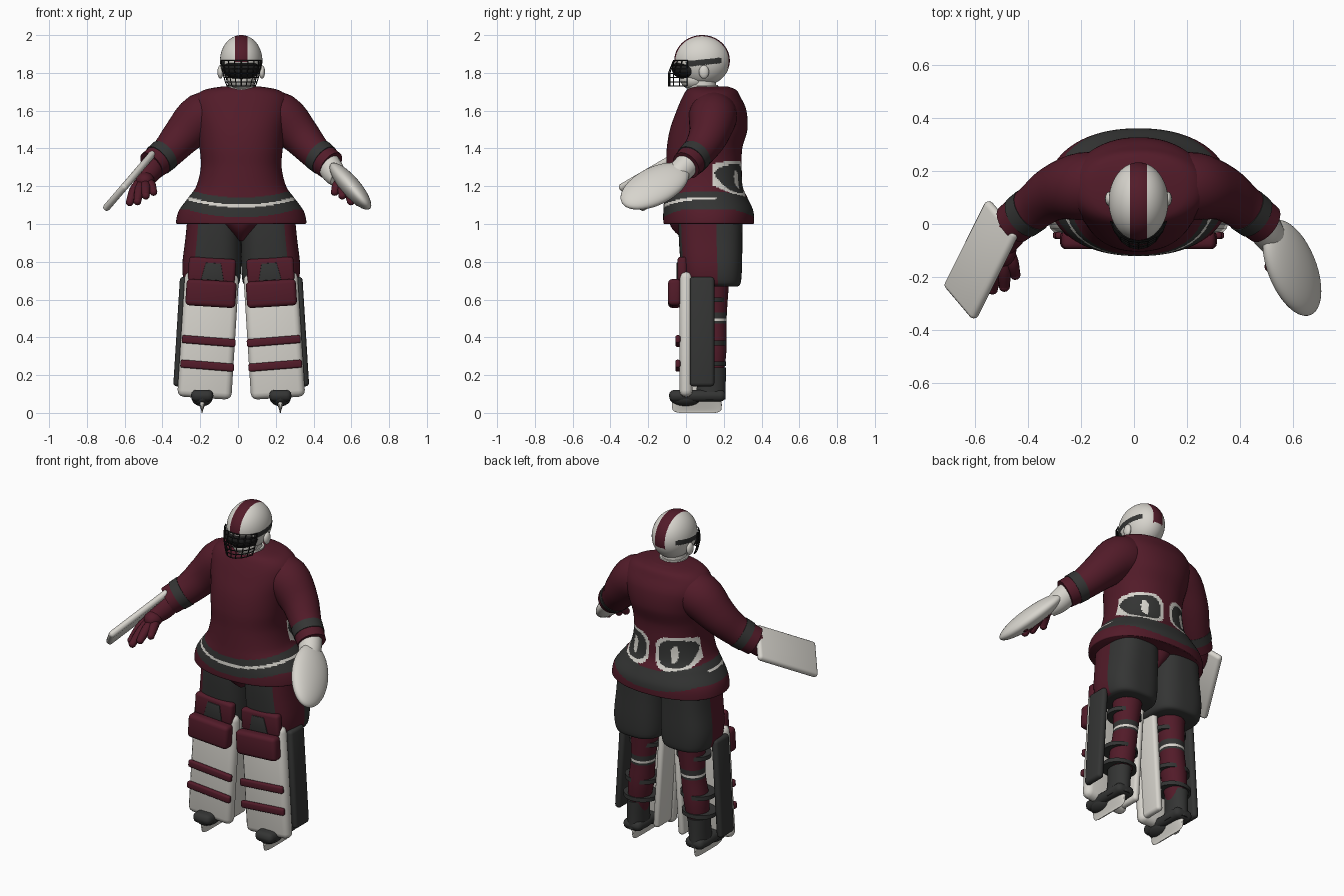
import bpy, bmesh, math
from mathutils import Vector, Matrix, Euler

old = bpy.data.objects.get("Cube")
if old:
    bpy.data.objects.remove(old, do_unlink=True)

CX = 0.017  # body midline


def material(name, r, g, b):
    m = bpy.data.materials.new(name)
    m.use_nodes = True
    m.diffuse_color = (r, g, b, 1)
    m.node_tree.nodes["Principled BSDF"].inputs["Base Color"].default_value = (r, g, b, 1)
    return m


MAROON = material("maroon", 0.085, 0.011, 0.022)
DARK = material("charcoal", 0.034, 0.035, 0.034)
LIGHT = material("off_white", 0.68, 0.66, 0.61)
BLACK = material("cage_black", 0.012, 0.012, 0.012)


def finish(name, mesh, mats, rule=None, matrix=None):
    """Link the mesh, colour its faces by rule and smooth it."""
    obj = bpy.data.objects.new(name, mesh)
    bpy.context.collection.objects.link(obj)
    for m in mats:
        mesh.materials.append(m)
    if rule:
        for p in mesh.polygons:
            p.material_index = rule(p.center, p.normal)
    if matrix:
        obj.matrix_world = matrix
    bpy.ops.object.select_all(action='DESELECT')
    obj.select_set(True)
    bpy.context.view_layer.objects.active = obj
    bpy.ops.object.shade_smooth_by_angle(angle=math.radians(40))


def smooth_keys(keys, rows):
    """Catmull-Rom interpolation through the key rings."""
    k = [keys[0]] + list(keys) + [keys[-1]]
    out = []
    for i in range(1, len(k) - 2):
        for j in range(rows):
            t = j / rows
            out.append([0.5 * (2 * b + (c - a) * t + (2 * a - 5 * b + 4 * c - d) * t ** 2
                               + (3 * b - a - 3 * c + d) * t ** 3)
                        for a, b, c, d in zip(*k[i - 1:i + 3])])
    return out + [list(keys[-1])]


def sweep(name, keys, mats, n=32, rows=4, rule=None, power=2.0, follow=False):
    """Loft elliptical rings (x, y, z, rx, ry); follow turns them along the path."""
    rings = smooth_keys(keys, rows)
    verts, faces = [], []
    for i, (x, y, z, rx, ry) in enumerate(rings):
        rot = Matrix.Identity(3)
        if follow:
            a, b = rings[max(i - 1, 0)], rings[min(i + 1, len(rings) - 1)]
            rot = (Vector(b[:3]) - Vector(a[:3])).to_track_quat('Z', 'Y').to_matrix()
        for j in range(n):
            c, s = math.cos(math.tau * j / n), math.sin(math.tau * j / n)
            e = 2 / power
            p = Vector((math.copysign(abs(c) ** e, c) * rx, math.copysign(abs(s) ** e, s) * ry, 0))
            verts.append(Vector((x, y, z)) + rot @ p)
    for i in range(len(rings) - 1):
        for j in range(n):
            k = (j + 1) % n
            faces.append((i * n + j, i * n + k, i * n + n + k, i * n + n + j))
    faces.append(tuple(reversed(range(n))))
    faces.append(tuple(range(len(verts) - n, len(verts))))
    mesh = bpy.data.meshes.new(name)
    mesh.from_pydata(verts, [], faces)
    mesh.update()
    finish(name, mesh, mats, rule)


def box(name, loc, dims, mat, bevel=0.01, tilt=0.0, taper=1.0, matrix=None):
    bm = bmesh.new()
    bmesh.ops.create_cube(bm, size=1)
    for v in bm.verts:
        v.co = Vector(v.co[i] * dims[i] for i in range(3))
        if v.co.z < 0:
            v.co.x *= taper
    bmesh.ops.bevel(bm, geom=bm.edges[:], offset=bevel, segments=3, profile=0.5, affect='EDGES')
    mesh = bpy.data.meshes.new(name)
    bm.to_mesh(mesh)
    bm.free()
    finish(name, mesh, [mat], None,
           matrix or Matrix.Translation(loc) @ Euler((0, tilt, 0)).to_matrix().to_4x4())


def ball(name, loc, radii, mats, rule=None, rot=None, n=32):
    bm = bmesh.new()
    bmesh.ops.create_uvsphere(bm, u_segments=n, v_segments=n // 2, radius=1)
    m = Matrix.Translation(loc) @ (rot or Matrix.Identity(4)) @ Matrix.Diagonal((*radii, 1))
    bmesh.ops.transform(bm, matrix=m, verts=bm.verts)
    mesh = bpy.data.meshes.new(name)
    bm.to_mesh(mesh)
    bm.free()
    finish(name, mesh, mats, rule)


# Jersey with waist stripes and two rounded panels on the lower back
def jersey_colour(c, n):
    a = abs(c.x - CX)
    line = 1.095 + 0.04 * min(1, a / 0.28) ** 2
    if abs(c.z - line) < 0.008 and c.y < 0.16:
        return 2
    if line - 0.06 < c.z < line + 0.045:
        return 1
    if c.y > 0.14:
        d = (abs(a - 0.128) / 0.107) ** 3 + (abs(c.z - 1.24) / 0.095) ** 3
        spot = (abs(a - 0.128) / 0.02) ** 2 + (abs(c.z - 1.235) / 0.05) ** 2
        if spot < 1 or 0.52 < d < 1:
            return 2
        if d <= 0.52:
            return 1
    return 0


profile = [(1.0, .335, .12, .235), (1.01, .345, .12, .24), (1.07, .33, .118, .238),
           (1.14, .28, .105, .22), (1.2, .238, .095, .205), (1.3, .214, .095, .2),
           (1.4, .22, .098, .2), (1.5, .235, .12, .205), (1.6, .255, .135, .185),
           (1.67, .245, .135, .155), (1.71, .195, .135, .13), (1.728, .1, .13, .09)]
sweep("jersey", [(CX, y, z, rx, ry) for z, rx, y, ry in profile],
      [MAROON, DARK, LIGHT], n=160, rows=12, rule=jersey_colour, power=2.2)
sweep("jersey_front_tail", [(CX, .1, .91, .012, .1), (CX, .1, .97, .085, .17), (CX, .1, 1.04, .17, .2)],
      [MAROON])
sweep("collar", [(CX, .09, 1.69, .085, .088), (CX, .09, 1.735, .078, .08)], [LIGHT])
sweep("neck", [(CX, .085, 1.68, .07, .075), (CX, .085, 1.79, .065, .075)], [LIGHT])


# Helmet with centre stripe and side slashes
def helmet_colour(c, n):
    if abs(c.x - CX) < 0.032 and c.z > (1.86 if c.y < 0.1 else 1.83):
        return 1
    if 0.0 < c.y < 0.19 and abs(c.z - 1.857 - 0.1 * (c.y - 0.1)) < 0.015:
        return 2
    return 0


ball("helmet", (CX, .085, 1.865), (.135, .147, .112), [LIGHT, MAROON, DARK], helmet_colour,
     Matrix.Rotation(math.pi / 2, 4, 'Y'), n=128)
ball("face_mask_lining", (CX, .01, 1.82), (.098, .085, .058), [BLACK])
ball("chin", (CX, .04, 1.765), (.072, .07, .055), [LIGHT])
for s in (-1, 1):
    ball("ear_cover", (CX + s * .11, .095, 1.805), (.016, .027, .036), [LIGHT], n=16)


# Wire face cage, narrowing towards the chin
def cage_point(a, z):
    t = (1.87 - z) / 0.14
    return (CX + (.106 - .03 * t * t) * math.sin(a), .025 - (.09 + .028 * min(1, 2 * t)) * math.cos(a), z, 1)


cage = bpy.data.curves.new("face_cage", 'CURVE')
cage.dimensions = '3D'
cage.bevel_depth = 0.003
cage.bevel_resolution = 1
angles = [math.radians(d) for d in range(-80, 81, 20)]
levels = [1.73 + 0.0225 * i for i in range(7)]
wires = [[cage_point(a, z) for a in angles] for z in levels]
wires += [[cage_point(a, z) for z in levels] for a in angles]
for wire in wires:
    spline = cage.splines.new('POLY')
    spline.points.add(len(wire) - 1)
    for p, co in zip(spline.points, wire):
        p.co = co
cage.materials.append(BLACK)
cage_obj = bpy.data.objects.new("face_cage", cage)
bpy.context.collection.objects.link(cage_obj)
bpy.ops.object.select_all(action='DESELECT')
cage_obj.select_set(True)
bpy.context.view_layer.objects.active = cage_obj
bpy.ops.object.convert(target='MESH')

for s, side in ((-1, "right"), (1, "left")):
    def at(x, y, z):
        return (CX + s * x, y, z)

    def tube(name, pts, mat, n=24):
        sweep(f"{side}_{name}", [(*at(*p[:3]), p[3], p[3]) for p in pts], [mat], n=n, follow=True)

    # Sleeves
    tube("sleeve", [(.1, .14, 1.585, .12), (.21, .142, 1.565, .128), (.312, .118, 1.467, .105),
                    (.39, .065, 1.38, .087), (.475, 0, 1.31, .08)], MAROON, 32)
    tube("sleeve_band", [(.405, .053, 1.367, .088), (.44, .027, 1.338, .086)], DARK, 32)

    # Hands, the left one tucked under its glove
    tuck = 0.03 if s > 0 else 0
    tube("glove_cuff", [(.455, .015, 1.325, .065), (.49, -.04, 1.27, .062), (.515, -.09, 1.235, .045)],
         MAROON if s < 0 else LIGHT)
    ball(f"{side}_palm", at(.51 + tuck, -.1, 1.23), (.05, .06, .045), [MAROON], n=20)
    for x, y, z in ((.59, -.2, 1.115), (.55, -.245, 1.12), (.505, -.235, 1.15), (.465, -.19, 1.17)):
        x, y = x + tuck, y + tuck
        bx = .51 + tuck + (x - .51 - tuck) * .4
        tube("finger", [(bx, -.1, 1.22, .024), ((bx + x) / 2, (y - .1) / 2, z / 2 + .62, .027),
                        (x, y, z, .02)], MAROON, 12)
        ball(f"{side}_fingertip", at(x, y, z), (.021, .021, .021), [MAROON], n=12)

    # Paddle glove on the right, catching glove on the left
    long_axis = Vector((s * .16, -.32, -.185)).normalized()
    normal = Vector((s * .76, 0, .65)).normalized()
    frame = Matrix((normal.cross(long_axis), long_axis, normal)).transposed().to_4x4()
    if s < 0:
        box("blocker_board", None, (.215, .41, .038), LIGHT, .018,
            matrix=Matrix.Translation((-.575, -.135, 1.228)) @ frame)
    else:
        ball("catching_glove", (.595, -.165, 1.2), (.118, .21, .052), [LIGHT], rot=frame, n=40)

    # Padded shorts with outer side panels
    def shorts_colour(c, n):
        return 1 if n.x * s > 0.45 and c.y < 0.17 else 0

    sweep(f"{side}_shorts_leg", [(*at(.152, .145, .67), .12, .13), (*at(.155, .14, .69), .146, .15),
                                 (*at(.156, .135, .78), .156, .162), (*at(.148, .13, .92), .148, .168),
                                 (*at(.143, .13, 1.03), .142, .17)],
          [DARK, MAROON], n=64, rule=shorts_colour, power=2.8)

    # Socks with a calf band, and the straps behind
    def sock_colour(c, n):
        return 2 if abs(c.z - .5) < .007 else 1 if abs(c.z - .5) < .03 else 0

    sweep(f"{side}_sock", [(*at(.2, .14, .17), .05, .055), (*at(.185, .14, .33), .07, .074),
                           (*at(.165, .145, .5), .068, .07), (*at(.15, .145, .72), .085, .085)],
          [MAROON, DARK, LIGHT], rows=14, rule=sock_colour)
    for x, z in ((.195, .26), (.185, .37), (.158, .6)):
        sweep(f"{side}_calf_strap", [(*at(x, .125, z - .012), .1, .088), (*at(x, .125, z + .012), .1, .088)],
              [DARK], rows=1)

    # Leg pads
    lean = -s * .062
    box(f"{side}_leg_pad", at(.175, 0, .41), (.287, .07, .665), LIGHT, .034, lean)
    box(f"{side}_pad_inner_flap", at(.065, .065, .4), (.04, .17, .62), LIGHT, .018, lean)
    box(f"{side}_pad_outer_flap", at(.322, .085, .43), (.04, .13, .58), DARK, .018, lean)
    box(f"{side}_knee_roll", at(.16, -.06, .632), (.265, .07, .14), MAROON, .022, lean)
    box(f"{side}_thigh_guard", at(.155, -.02, .755), (.25, .05, .13), MAROON, .018, lean)
    box(f"{side}_thigh_guard_patch", at(.15, -.045, .748), (.08, .008, .09), DARK, .002, lean, taper=1.5)
    for x, z in ((.172, .38), (.18, .25)):
        box(f"{side}_pad_stripe", at(x, -.043, z), (.285, .026, .042), MAROON, .01, lean * 1.3)

    # Skates
    sweep(f"{side}_skate_ankle", [(*at(.207, .125, .07), .055, .085), (*at(.205, .135, .15), .055, .075),
                                  (*at(.202, .138, .24), .06, .075)], [DARK])
    box(f"{side}_skate_boot", at(.207, .06, .091), (.118, .3, .062), DARK, .028)
    ball(f"{side}_skate_toe", at(.207, 0, .08), (.056, .088, .045), [DARK], n=24)
    sweep(f"{side}_skate_blade", [(*at(.207, .06, 0), .003, .095), (*at(.207, .058, .014), .005, .128),
                                  (*at(.207, .057, .064), .024, .132)], [LIGHT], power=3)
